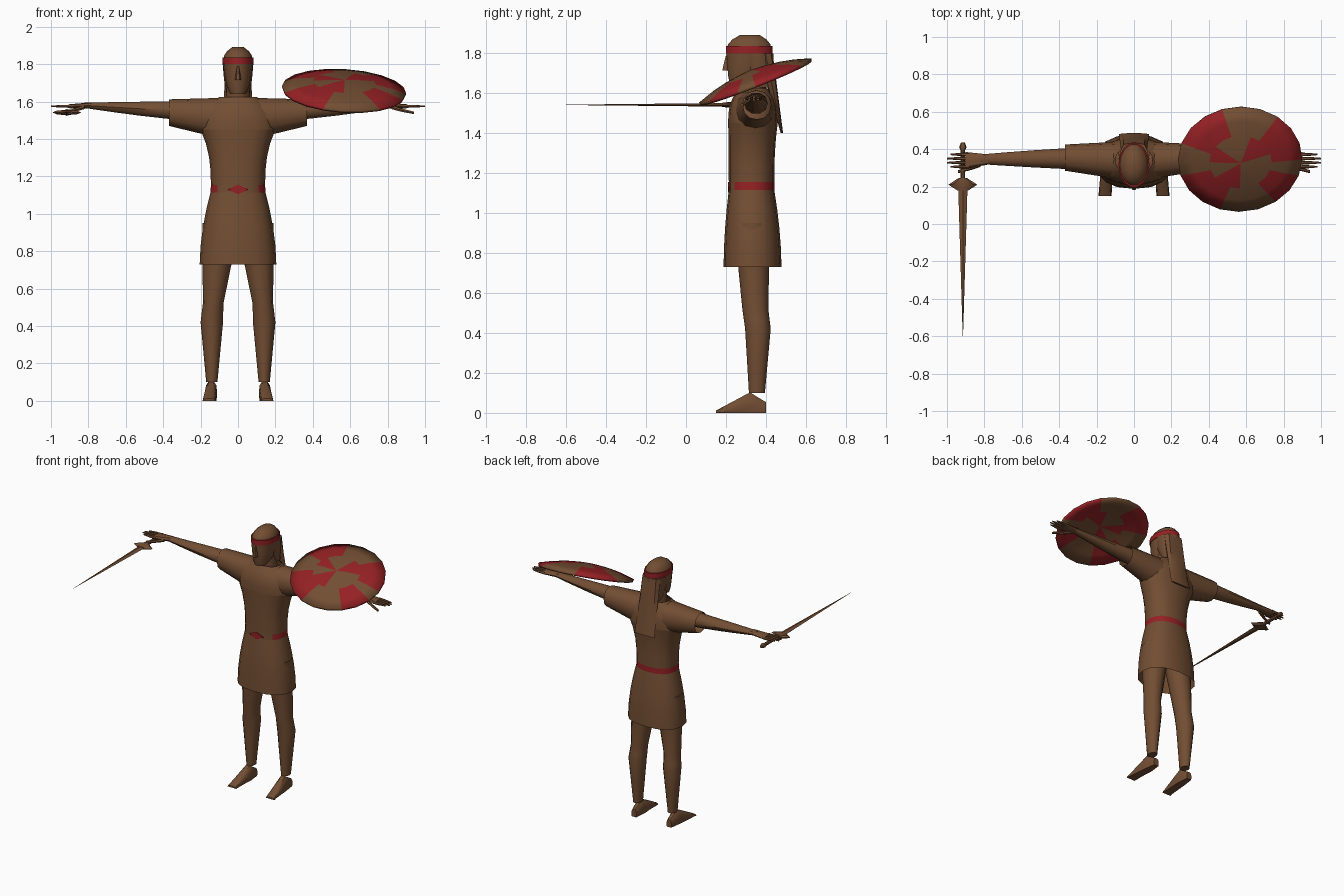
import bpy, bmesh, math
from mathutils import Matrix, Vector

cube = bpy.data.objects.get("Cube")
if cube:
    bpy.data.objects.remove(cube, do_unlink=True)


def material(name, colour):
    mat = bpy.data.materials.new(name)
    mat.use_nodes = True
    mat.diffuse_color = (*colour, 1)
    shader = mat.node_tree.nodes["Principled BSDF"]
    shader.inputs["Base Color"].default_value = (*colour, 1)
    return mat


brown = material("leather brown", (.17, .076, .033))
red = material("dark red", (.3, .015, .018))
parts = []


def finish(name, bm, materials):
    mesh = bpy.data.meshes.new(name)
    bm.to_mesh(mesh)
    bm.free()
    for mat in materials:
        mesh.materials.append(mat)
    obj = bpy.data.objects.new(name, mesh)
    bpy.context.collection.objects.link(obj)
    parts.append(obj)
    return obj


def in_between(joints, ease, steps):
    """Fill the spans between joints, bending the taper with an exponent."""
    yield joints[0]
    for first, last in zip(joints, joints[1:]):
        for step in range(1, steps + 1):
            t = step / steps
            yield [a + (b - a) * t ** ease for a, b in zip(first, last)], t, first, last


def loft(name, axis, *joints, sides=10, ease=1, steps=1, square=1, mirror=1,
         materials=(brown,), open_ends=False, painted=None):
    """Skin oval rings; a joint is its centre and the two half sizes across the axis."""
    along = "xyz".index(axis)
    across = [i for i in range(len("xyz")) if i != along]

    def ring(joint):
        verts = []
        for i in range(sides):
            angle = math.tau * i / sides
            point = Vector(joint[:3])
            for k, wave, half in zip(across, (math.cos(angle), math.sin(angle)), joint[3:]):
                point[k] += half * math.copysign(abs(wave) ** square, wave)
            point.x *= mirror
            point.z = max(point.z, 0)
            verts.append(bm.verts.new(point))
        return verts

    bm = bmesh.new()
    rings = [ring(joints[0])]
    for first, last in zip(joints, joints[1:]):
        for step in range(1, steps + 1):
            t = step / steps
            joint = [a + (b - a) * t ** ease for a, b in zip(first, last)]
            joint[along] = first[along] + (last[along] - first[along]) * t
            rings.append(ring(joint))
    for low, high in zip(rings, rings[1:]):
        for i in range(sides):
            face = bm.faces.new((low[i - 1], low[i], high[i], high[i - 1]))
            if painted:
                face.material_index = int(painted(face.calc_center_median()))
    if not open_ends:
        bm.faces.new(rings[0])
        bm.faces.new(rings[-1])
    bmesh.ops.recalc_face_normals(bm, faces=bm.faces)
    return finish(name, bm, materials)


# Tunic: flared skirt, belt, chest and shoulders share their edge rings
hem = (0, .333, .73, .205, .145)
waist = (0, .328, 1.115, .147, .114)
belt_top = (0, .328, 1.155, .145, .114)
chest = (0, .335, 1.45, .2, .124)
neckline = (0, .34, 1.625, .1, .07)
cloth = dict(sides=16, square=.85, open_ends=True)
loft("skirt", "z", hem, waist, ease=1.8, steps=4, **cloth)
loft("belt", "z", waist, belt_top, materials=(brown, red),
     painted=lambda centre: centre.y > .25, **cloth)
loft("chest", "z", belt_top, chest, ease=2.5, steps=4, **cloth)
loft("shoulders", "z", chest, neckline, ease=3, steps=4, **cloth)
loft("belt_buckle", "y", (0, .211, 1.13, .056, .026), (0, .22, 1.13, .056, .026),
     sides=4, materials=(red,))

# Neck and head
chin = (0, .26, 1.64, .04, .04)
brow = (0, .316, 1.8, .08, .116)
crown = (0, .32, 1.892, .03, .05)
loft("neck", "z", (0, .34, 1.58, .07, .07), (0, .33, 1.72, .055, .065))
loft("face", "z", chin, brow, sides=14, ease=.5, steps=4)
loft("skull", "z", brow, crown, sides=14, ease=3, steps=4)
loft("nose", "z", (0, .205, 1.715, .017, .027), (0, .21, 1.79, .007, .012), sides=6)

# Headband and hair
band = Vector((.083, .12))
loft("headband", "z", (0, .316, 1.8, *band), (0, .316, 1.836, *band),
     sides=14, materials=(red,))
loft("side_hair", "z", (0, .385, 1.63, .06, .055), (0, .35, 1.8, .082, .088),
     sides=12, ease=.6, steps=2)
loft("long_hair", "z", (0, .48, 1.4, .08, .006), (0, .397, 1.8, .07, .037),
     sides=8, steps=3, square=.7)

# Limbs, built once and mirrored
for label, mirror in (("left", 1), ("right", -1)):
    loft(label + "_sleeve", "x", (.08, .34, 1.51, .1, .11), (.37, .355, 1.541, .07, .071),
         sides=12, steps=2, square=.9, mirror=mirror, open_ends=True)
    loft(label + "_arm", "x", (.24, .35, 1.55, .06, .055), (.82, .346, 1.58, .026, .015),
         ease=1.3, steps=4, mirror=mirror)
    loft(label + "_palm", "x", (.78, .345, 1.58, .027, .016), (.9, .34, 1.574, .045, .012),
         sides=8, steps=2, square=.8, mirror=mirror)
    for finger in range(4):
        y = .306 + finger * .022
        tip = 1 if finger in (1, 2) else .98
        loft(f"{label}_finger_{finger + 1}", "x", (.88, y, 1.575, .01, .01),
             (tip, y, 1.575, .004, .004), sides=6, ease=2, steps=2, mirror=mirror)
    loft(label + "_thumb", "x", (.82, .32, 1.57, .015, .012), (.94, .28, 1.54, .008, .008),
         sides=6, ease=.8, steps=2, mirror=mirror)
    hip, knee = (.09, .33, .95, .1, .09), (.133, .347, .52, .055, .065)
    calf, ankle = (.14, .36, .42, .06, .064), (.14, .355, .1, .03, .04)
    loft(label + "_leg", "z", hip, knee, calf, ankle, sides=12, steps=2, mirror=mirror)
    toe, heel = (.155, .15, 0, .035, .012), (.142, .4, .02, .02, .035)
    instep = (.143, .32, .035, .032, .07)
    loft(label + "_foot", "y", toe, instep, heel, steps=2, square=.7, mirror=mirror)


# Sword in the right hand, as lengthwise stations of half width and half depth
def sword_part(name, *stations, sides=8):
    loft(name, "y", *[(-.915, y, 1.542, wide, deep) for y, wide, deep in stations],
         sides=sides)


sword_part("sword_grip", (.2, .012, .012), (.4, .012, .012))
sword_part("sword_pommel", (.39, .01, .01), (.41, .02, .018), (.437, .01, .01))
sword_part("sword_guard", (.18, .03, .01), (.21, .077, .014), (.245, .024, .016))
sword_part("sword_blade", (.2, .025, .009), (-.6, .001, .001), sides=4)

# Domed oval shield; each letter R marks a red sector of its pinwheel
outer = "RRR---RRR--RRR---RR-"
inner = "-RRR----RR--RRR-----"
count, bands = len(outer), 4
bm = bmesh.new()
rings = []
for band_number in range(1, bands + 1):
    r = band_number / bands
    rings.append([bm.verts.new((.333 * r * math.cos(math.tau * i / count),
                                .302 * r * math.sin(math.tau * i / count),
                                .055 * (1 - r * r))) for i in range(count)])
middle = bm.verts.new((0, 0, .058))
for i in range(count):
    j = (i + 1) % count
    faces = [bm.faces.new((middle, rings[0][i], rings[0][j]))]
    for near, far in zip(rings, rings[1:]):
        faces.append(bm.faces.new((near[i], far[i], far[j], near[j])))
    for depth, face in enumerate(faces):
        pattern = inner if depth < 2 else outer
        face.material_index = int(pattern[i] == "R")
shield = finish("shield", bm, (brown, red))
shield.matrix_world = (Matrix.Translation((.567, .346, 1.663))
                       @ Matrix.Rotation(math.radians(3.5), 4, "Y")
                       @ Matrix.Rotation(math.radians(21.5), 4, "X"))
shell = shield.modifiers.new("thickness", "SOLIDIFY")
shell.thickness = .016
shell.offset = -1

# Soft shading with crisp edges
bpy.ops.object.select_all(action="DESELECT")
for obj in parts:
    obj.select_set(True)
bpy.context.view_layer.objects.active = parts[0]
bpy.ops.object.shade_smooth_by_angle(angle=math.radians(40))
